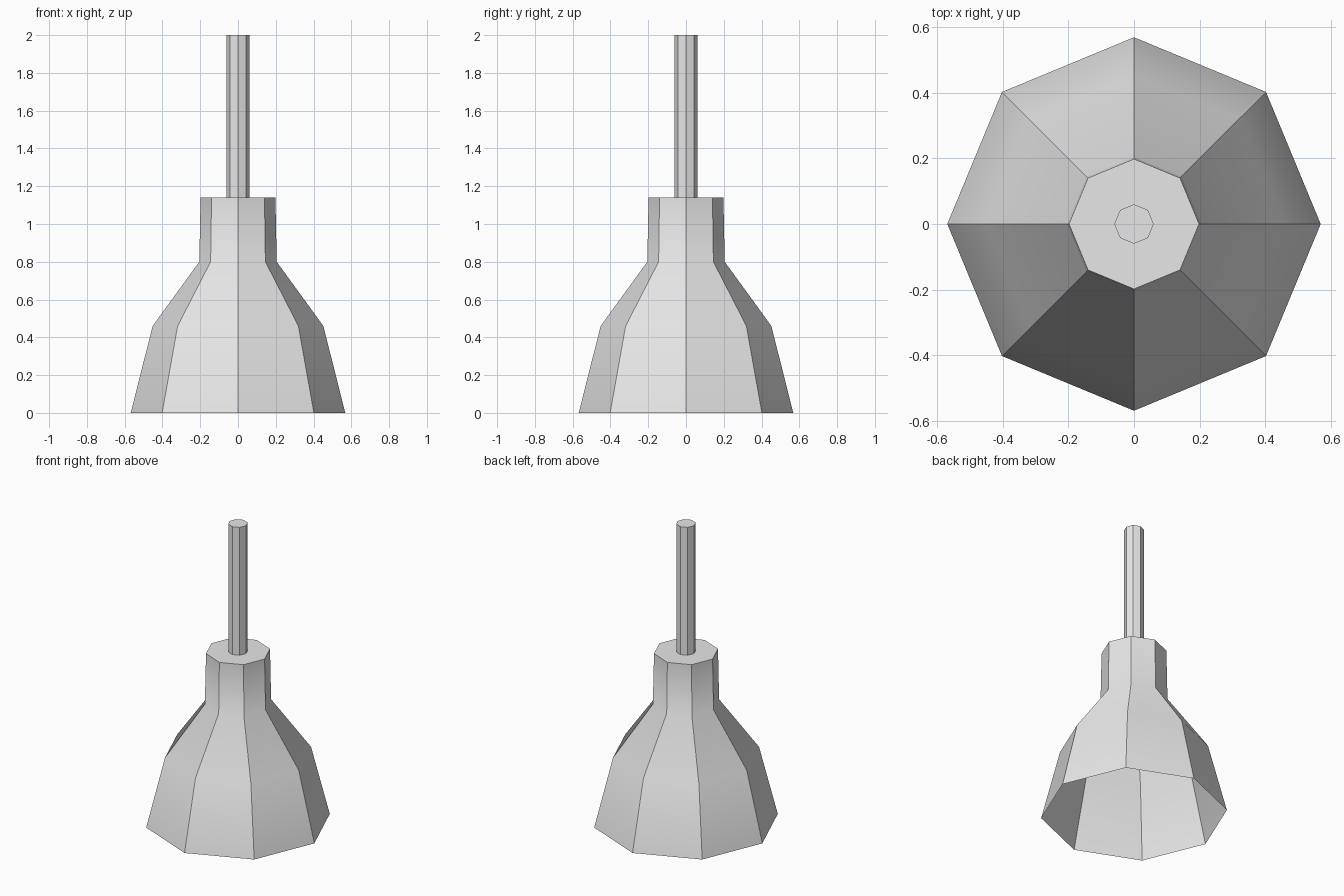
import bpy
import bmesh
from math import cos, sin, pi, radians

cube = bpy.data.objects.get("Cube")
if cube:
    bpy.data.objects.remove(cube, do_unlink=True)

SIDES = 8

grey = bpy.data.materials.new("light grey")
grey.use_nodes = True
colour = (0.8, 0.8, 0.8, 1.0)
grey.diffuse_color = colour
grey.node_tree.nodes["Principled BSDF"].inputs["Base Color"].default_value = colour


def lathe(name, profile, cap_bottom=False):
    """Turn a (radius, height) profile, listed bottom to top, with a flat top cap."""
    bm = bmesh.new()
    rings = [[bm.verts.new((r * cos(2 * pi * i / SIDES), r * sin(2 * pi * i / SIDES), z))
              for i in range(SIDES)] for r, z in profile]
    for low, high in zip(rings, rings[1:]):
        for i in range(SIDES):
            j = (i + 1) % SIDES
            bm.faces.new((low[i], low[j], high[j], high[i]))
    bm.faces.new(rings[-1])
    if cap_bottom:
        bm.faces.new(rings[0][::-1])
    mesh = bpy.data.meshes.new(name)
    bm.to_mesh(mesh)
    bm.free()
    mesh.materials.append(grey)
    obj = bpy.data.objects.new(name, mesh)
    bpy.context.collection.objects.link(obj)
    # Smooth along the profile, sharp between the sides
    bpy.ops.object.select_all(action='DESELECT')
    obj.select_set(True)
    bpy.context.view_layer.objects.active = obj
    bpy.ops.object.shade_smooth_by_angle(angle=radians(35))
    return obj


# Flared shade, open underneath
lathe("lamp_shade", [(0.568, 0), (0.452, 0.46), (0.205, 0.80), (0.198, 1.14)])

# Hanging rod
lathe("hanging_rod", [(0.06, 1.14), (0.06, 2.0)], cap_bottom=True)
